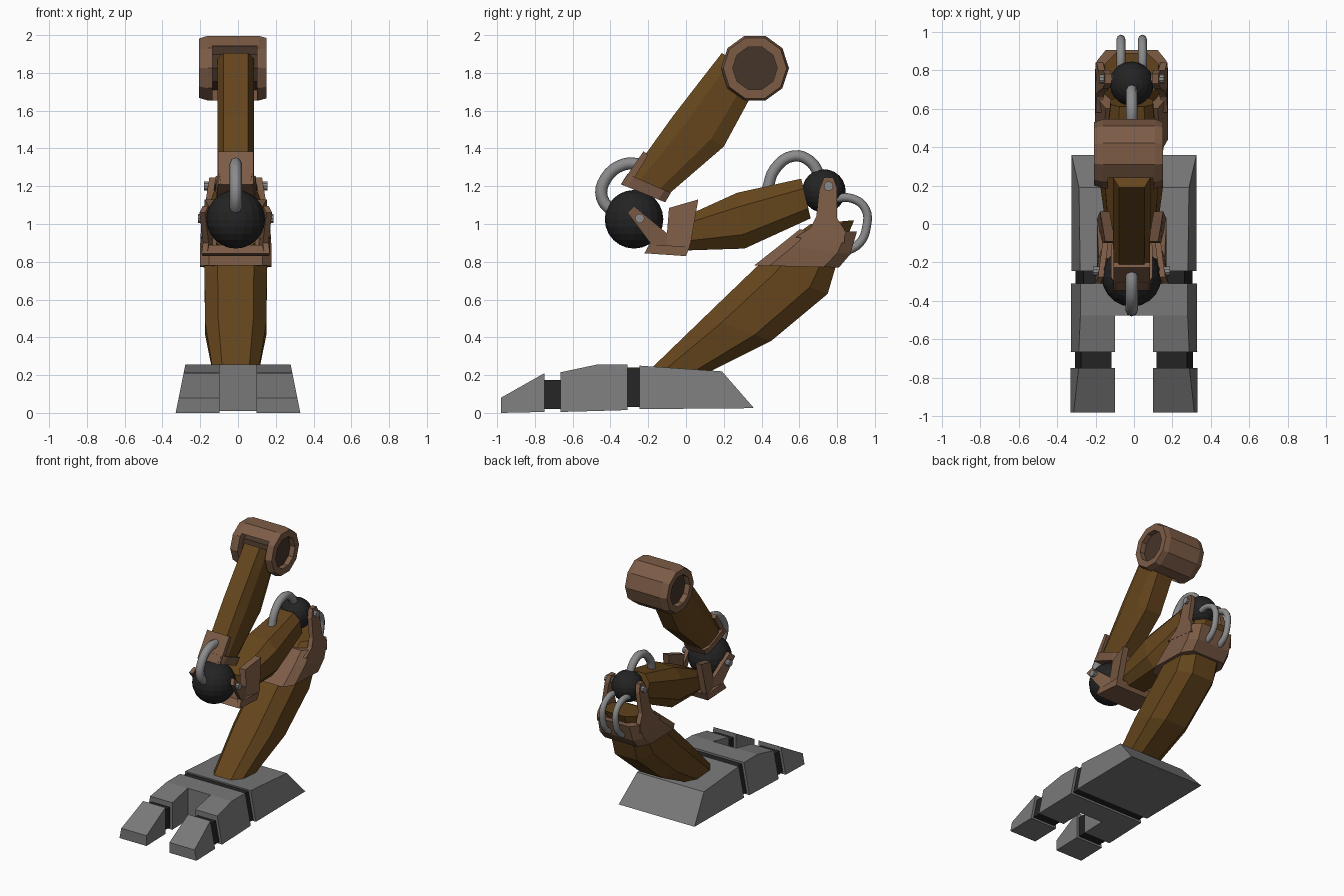
import bpy, bmesh, math
from mathutils import Matrix, Vector

if "Cube" in bpy.data.objects:
    bpy.data.objects.remove(bpy.data.objects["Cube"])

CX = -0.012  # centre line of the leg


def material(name, rgb):
    m = bpy.data.materials.new(name)
    m.diffuse_color = (*rgb, 1)
    m.use_nodes = True
    m.node_tree.nodes["Principled BSDF"].inputs["Base Color"].default_value = m.diffuse_color
    return m


BROWN = material("brown", (0.13, 0.06, 0.012))
TAN = material("tan", (0.20, 0.105, 0.06))
DARK = material("dark", (0.017, 0.017, 0.018))
CORE = material("core", (0.06, 0.035, 0.022))
GREY = material("grey", (0.19, 0.19, 0.19))
STEEL = material("steel", (0.26, 0.26, 0.26))


def finish(name, bm, mat):
    bmesh.ops.recalc_face_normals(bm, faces=bm.faces)
    me = bpy.data.meshes.new(name)
    bm.to_mesh(me)
    bm.free()
    ob = bpy.data.objects.new(name, me)
    me.materials.append(mat)
    bpy.context.collection.objects.link(ob)
    return ob


def skin(bm, rings, closed=False):
    """Bridge rings of points; cap the ends unless the loop of rings is closed."""
    vs = [[bm.verts.new(p) for p in r] for r in rings]
    n = len(vs[0])
    pairs = list(zip(vs, vs[1:])) + ([(vs[-1], vs[0])] if closed else [])
    for a, b in pairs:
        for i in range(n):
            j = (i + 1) % n
            bm.faces.new((a[i], a[j], b[j], b[i]))
    if not closed:
        bm.faces.new(vs[0])
        bm.faces.new(vs[-1])


def prism(name, prof, mat, outer, inner=None, cx=0.0):
    """Side profile (y, z) extruded across x; with inner, a mirrored pair of plates."""
    bm = bmesh.new()
    if inner is None:
        skin(bm, [[(cx + s * outer(y, z), y, z) for y, z in prof] for s in (-1, 1)])
    else:
        for s in (-1, 1):
            skin(bm, [[(cx + s * f(y, z), y, z) for y, z in prof] for f in (inner, outer)])
    return finish(name, bm, mat)


def limb(name, stations, mat, flat=0.58, side=0.25):
    """Octagonal loft; station = front edge (y,z), back edge (y,z), half width."""
    bm = bmesh.new()
    sec = [(-flat, 0), (flat, 0), (1, side), (1, 1 - side),
           (flat, 1), (-flat, 1), (-1, 1 - side), (-1, side)]
    skin(bm, [[(CX + u * w, ay + t * (by - ay), az + t * (bz - az)) for u, t in sec]
              for ay, az, by, bz, w in stations])
    return finish(name, bm, mat)


def ball(name, y, z, r):
    bm = bmesh.new()
    bmesh.ops.create_uvsphere(bm, u_segments=20, v_segments=12, radius=r,
                              matrix=Matrix.Translation((CX, y, z)))
    return finish(name, bm, DARK)


def bolts(name, y, z, x0, x1, r=0.025):
    bm = bmesh.new()
    for s in (-1, 1):
        m = Matrix.Translation((CX + s * (x0 + x1) / 2, y, z)) @ Matrix.Rotation(math.pi / 2, 4, 'Y')
        bmesh.ops.create_cone(bm, cap_ends=True, segments=10, radius1=r, radius2=r,
                              depth=x1 - x0, matrix=m)
    return finish(name, bm, STEEL)


def hose(name, pts, x, r):
    cu = bpy.data.curves.new(name, 'CURVE')
    cu.dimensions = '3D'
    cu.bevel_depth, cu.bevel_resolution, cu.resolution_u = r, 2, 4
    cu.use_fill_caps = True
    sp = cu.splines.new('BEZIER')
    sp.bezier_points.add(len(pts) - 1)
    for bp, (y, z) in zip(sp.bezier_points, pts):
        bp.co = (x, y, z)
        bp.handle_left_type = bp.handle_right_type = 'AUTO'
    cu.materials.append(STEEL)
    ob = bpy.data.objects.new(name, cu)
    bpy.context.collection.objects.link(ob)
    bpy.ops.object.select_all(action='DESELECT')
    ob.select_set(True)
    bpy.context.view_layer.objects.active = ob
    bpy.ops.object.convert(target='MESH')


# Foot: heel, mid foot with two prongs, toes, dark joints between
foot = lambda y, z: 0.33 - 0.2 * z
joint = lambda y, z: 0.31 - 0.2 * z
slot = lambda y, z: 0.098
prism("heel", [(-.245, .02), (-.245, .25), (.19, .22), (.36, .025)], GREY, foot)
prism("mid_foot", [(-.475, .01), (-.475, .255), (-.31, .255), (-.31, .015)], GREY, foot)
prism("mid_foot_prongs", [(-.665, .005), (-.665, .215), (-.475, .255), (-.475, .01)], GREY, foot, slot)
prism("toes", [(-.98, 0), (-.98, .08), (-.75, .21), (-.75, .005)], GREY, foot, slot)
prism("heel_joint", [(-.33, .03), (-.33, .24), (-.23, .24), (-.23, .03)], DARK, joint)
prism("toe_joints", [(-.76, .02), (-.76, .175), (-.65, .175), (-.65, .02)], DARK, joint,
      lambda y, z: 0.118)

# Lower leg with its cuff and hinge prongs
limb("lower_leg", [(-.20, .22, .09, .20, .12), (.10, .51, .45, .38, .162),
                   (.37, .77, .75, .63, .165), (.52, .90, .80, .80, .165),
                   (.66, 1.0, .89, 1.02, .14)], BROWN)
limb("lower_cuff", [(.36, .78, .81, .77, .19), (.50, .89, .87, .84, .19),
                    (.60, .97, .905, .96, .18)], TAN, flat=.75, side=.18)
lean = lambda y, z: 0.187 - 0.16 * max(0, z - .95)
prism("lower_prongs", [(.58, .93), (.66, .98), (.69, 1.04), (.705, 1.18), (.73, 1.245),
                       (.78, 1.245), (.80, 1.19), (.80, 1.03), (.84, .97), (.84, .9)],
      TAN, lean, lambda y, z: lean(y, z) - .035, CX)
ball("rear_ball", .73, 1.175, .115)
bolts("rear_bolts", .755, 1.2, .10, .168)

# Middle leg with U-shaped cuff and prongs
limb("middle_leg", [(-.06, 1.01, -.06, .87, .11), (.05, 1.065, 0, .86, .125),
                    (.27, 1.165, .31, .87, .145), (.61, 1.24, .66, 1.03, .11)], BROWN)
flare = lambda y, z: 0.152 + .24 * abs(y + .1) - .25 * max(0, z - 1.02)
thin = lambda y, z: flare(y, z) - .03
prism("middle_cuff_sides", [(-.1, .84), (0, .83), (.025, .9), (.065, 1.13), (-.09, 1.085), (-.1, .96)],
      TAN, flare, lambda y, z: flare(y, z) - .05, CX)
prism("middle_cuff_base", [(-.22, .845), (0, .83), (.02, .88), (-.18, .89)], TAN, flare, None, CX)
prism("middle_prongs", [(-.31, 1.06), (-.275, 1.095), (-.1, .95), (-.1, .84), (-.22, .845), (-.19, .9)],
      TAN, flare, thin, CX)
ball("front_ball", -.275, 1.025, .155)
bolts("front_bolts", -.245, 1.03, .15, .2)

# Upper leg with lower cuff and front plate
limb("upper_leg", [(-.30, 1.25, -.09, 1.16, .095), (-.07, 1.57, .20, 1.41, .097),
                   (.10, 1.79, .33, 1.65, .097), (.19, 1.905, .40, 1.78, .097)], BROWN, flat=.68)
limb("upper_cuff", [(-.345, 1.21, -.11, 1.115, .098), (-.31, 1.265, -.08, 1.165, .108)],
     TAN, flat=.8, side=.15)
prism("upper_cuff_plate", [(-.345, 1.21), (-.225, 1.385), (-.20, 1.365), (-.30, 1.2)],
      TAN, lambda y, z: .095, None, CX)

# Hip barrel: ten-sided tube with a front slot, and a dark core
HIP = Vector((0, .365, 1.825))


def decagon(x, r):
    return [(x, HIP.y + r * math.cos(k * math.pi / 5), HIP.z + r * math.sin(k * math.pi / 5))
            for k in range(10)]


bm = bmesh.new()
skin(bm, [decagon(x, r) for x, r in ((-.207, .165), (-.16, .18), (.11, .18), (.15, .168),
                                     (.15, .118), (-.207, .118))], closed=True)
barrel = finish("hip_barrel", bm, TAN)
bm = bmesh.new()
skin(bm, [[(x, y, z) for y, z in ((.1, 1.6), (.1, 1.945), (.33, 1.945), (.33, 1.6))]
          for x in (-.135, .1)])
cutter = finish("slot_cutter", bm, TAN)
cutter.hide_render = True
mod = barrel.modifiers.new("slot", 'BOOLEAN')
mod.operation, mod.solver, mod.object = 'DIFFERENCE', 'EXACT', cutter
bpy.context.view_layer.objects.active = barrel
bpy.ops.object.modifier_apply(modifier=mod.name)
bpy.data.objects.remove(cutter)
bm = bmesh.new()
skin(bm, [decagon(x, .122) for x in (-.165, .11)])
finish("hip_core", bm, CORE)

# Hoses
hose("front_hose", [(-.23, 1.315), (-.33, 1.315), (-.425, 1.24), (-.445, 1.14), (-.37, 1.05)], CX, .032)
hose("rear_top_hose", [(.43, 1.18), (.47, 1.29), (.57, 1.36), (.66, 1.33), (.71, 1.25)], CX, .03)
for side, s in (("left", -1), ("right", 1)):
    hose("rear_hose_" + side, [(.78, 1.135), (.88, 1.135), (.95, 1.08), (.955, .98), (.92, .9), (.84, .85)],
         CX + s * .056, .023)
